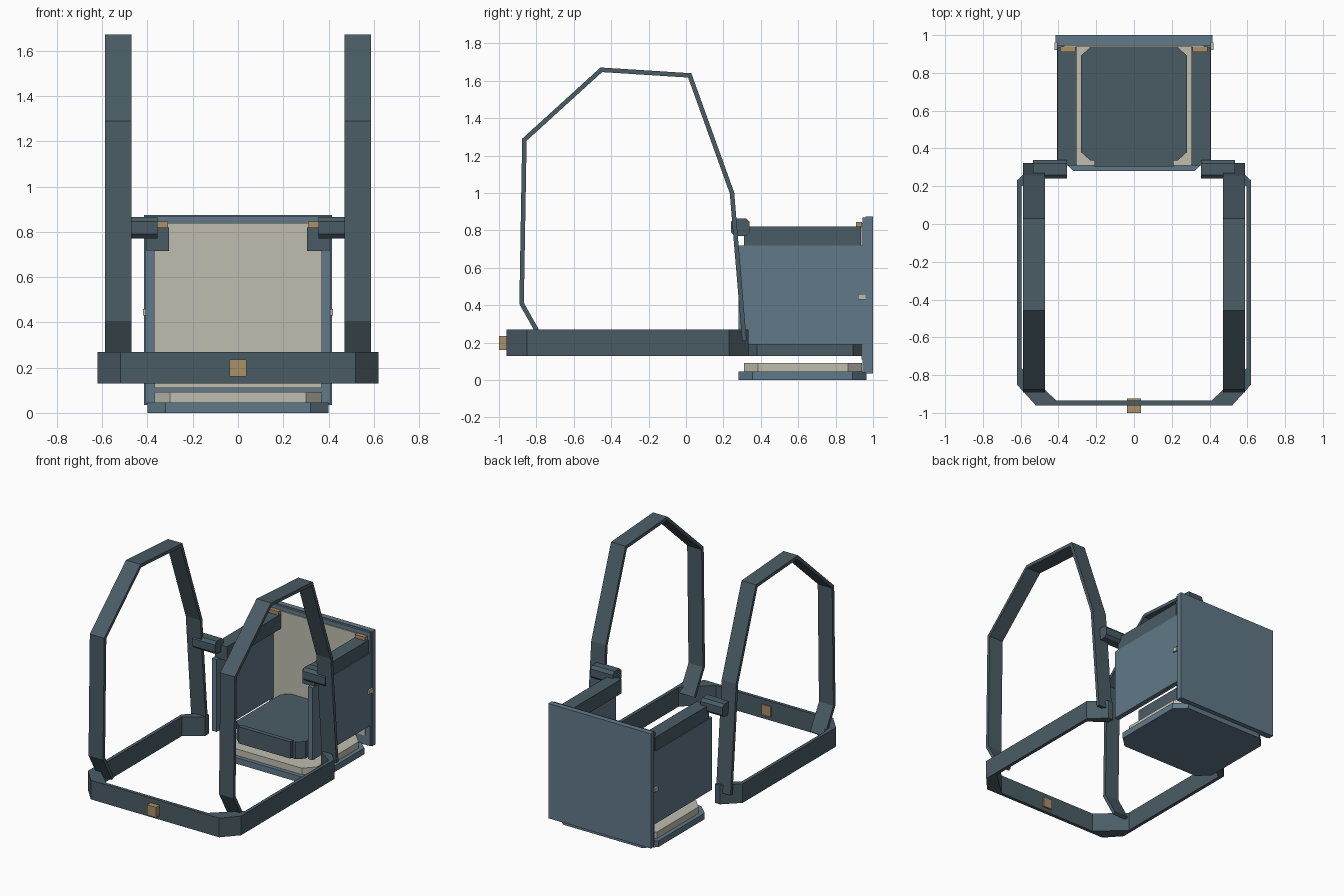
import bpy, bmesh, math
from mathutils import Vector

if "Cube" in bpy.data.objects:
    bpy.data.objects.remove(bpy.data.objects["Cube"])


def srgb(h):
    c = [int(h[i:i + 2], 16) / 255 for i in (0, 2, 4)]
    return [x / 12.92 if x < 0.04045 else ((x + 0.055) / 1.055) ** 2.4 for x in c] + [1]


def material(name, h):
    m = bpy.data.materials.new(name)
    m.diffuse_color = srgb(h)
    m.use_nodes = True
    m.node_tree.nodes["Principled BSDF"].inputs["Base Color"].default_value = m.diffuse_color
    return m


slate = material("dark_slate", "4a5c65")
blue = material("steel_blue", "617989")
cream = material("cream", "c0beb0")
tan = material("tan", "aa9068")


def prism(name, mat, pts, offset):
    """Extrude a closed 3D polygon along an offset vector."""
    bm = bmesh.new()
    face = bm.faces.new([bm.verts.new(p) for p in pts])
    ext = bmesh.ops.extrude_face_region(bm, geom=[face])
    verts = [g for g in ext["geom"] if isinstance(g, bmesh.types.BMVert)]
    bmesh.ops.translate(bm, verts=verts, vec=Vector(offset))
    bmesh.ops.recalc_face_normals(bm, faces=bm.faces[:])
    me = bpy.data.meshes.new(name)
    bm.to_mesh(me)
    bm.free()
    me.materials.append(mat)
    ob = bpy.data.objects.new(name, me)
    bpy.context.collection.objects.link(ob)
    return ob


def box(name, mat, x0, x1, y0, y1, z0, z1):
    return prism(name, mat, [(x0, y0, z0), (x1, y0, z0), (x1, y1, z0), (x0, y1, z0)], (0, 0, z1 - z0))


def chamfered(x, y0, y1, cx, cy):
    return [(-x + cx, y0), (x - cx, y0), (x, y0 + cy), (x, y1 - cy),
            (x - cx, y1), (-x + cx, y1), (-x, y1 - cy), (-x, y0 + cy)]


def slab(name, mat, z0, z1, *shape):
    return prism(name, mat, [(x, y, z0) for x, y in chamfered(*shape)], (0, 0, z1 - z0))


def ribbon(path, t):
    """Mitred closed outline around an open 2D path."""
    p = [Vector(v) for v in path]
    a, b = [], []
    for i, v in enumerate(p):
        d1 = (v - p[max(i - 1, 0)]).normalized()
        d2 = (p[min(i + 1, len(p) - 1)] - v).normalized()
        d = (d1 + d2).normalized()
        n = Vector((-d.y, d.x))
        k = max((d.dot(d1) if i else d.dot(d2)), 0.3)
        a.append(v + n * t / 2 / k)
        b.append(v - n * t / 2 / k)
    return a + b[::-1]


# Floor frame: thin rails with thick angled corners, open at the back
outer = [(0.47, 0.335), (0.51, 0.335), (0.62, 0.23), (0.62, -0.85), (0.52, -0.96)]
inner = [(0.41, -0.935), (0.595, -0.765), (0.595, 0.20), (0.47, 0.29)]
outline = outer + [(-x, y) for x, y in outer[::-1]] + [(-x, y) for x, y in inner[::-1]] + inner
prism("floor_frame", slate, [(x, y, 0.13) for x, y in outline], (0, 0, 0.14))
box("front_latch", tan, -0.037, 0.037, -1.0, -0.925, 0.16, 0.235)

# Side hoops
hoop = ribbon([(-0.775, 0.225), (-0.879, 0.41), (-0.864, 1.285), (-0.453, 1.659),
               (0.02, 1.629), (0.246, 1.0), (0.312, 0.21)], 0.024)
for s, side in ((-1, "left"), (1, "right")):
    prism(side + "_hoop", slate, [(s * 0.47, y, z) for y, z in hoop], (s * 0.117, 0, 0))
    # Bracket tying the hoop to the armrest
    c = 0.02
    oct_yz = [(0.24 + c, 0.77), (0.34 - c, 0.77), (0.34, 0.77 + c), (0.34, 0.865 - c),
              (0.34 - c, 0.865), (0.24 + c, 0.865), (0.24, 0.865 - c), (0.24, 0.77 + c)]
    prism(side + "_bracket", slate, [(s * 0.355, y, z) for y, z in oct_yz], (s * 0.18, 0, 0))
    # Cabinet side, armrest and fittings
    box(side + "_side_panel", blue, *sorted((s * 0.37, s * 0.408)), 0.28, 0.95, 0.19, 0.72)
    box(side + "_armrest", slate, *sorted((s * 0.305, s * 0.404)), 0.31, 0.935, 0.715, 0.82)
    box(side + "_armrest_clip", tan, *sorted((s * 0.31, s * 0.39)), 0.91, 0.94, 0.815, 0.845)
    box(side + "_side_knob", cream, *sorted((s * 0.40, s * 0.42)), 0.92, 0.96, 0.43, 0.46)

# Back panel, its lip and the cream lining
box("back_panel", blue, -0.415, 0.415, 0.96, 1.0, 0.035, 0.875)
box("back_panel_lip", blue, -0.408, 0.408, 0.945, 0.962, 0.04, 0.87)
box("back_lining", cream, -0.37, 0.37, 0.938, 0.947, 0.11, 0.84)

# Seat block and its front bar
slab("seat", slate, 0.13, 0.255, 0.28, 0.335, 0.937, 0.05, 0.045)
box("seat_front_bar", slate, -0.21, 0.21, 0.305, 0.34, 0.14, 0.262)

# Stepped lower tray
slab("tray_base", blue, 0.0, 0.045, 0.40, 0.28, 0.965, 0.08, 0.075)
slab("tray_pad", cream, 0.045, 0.092, 0.37, 0.31, 0.94, 0.07, 0.075)
